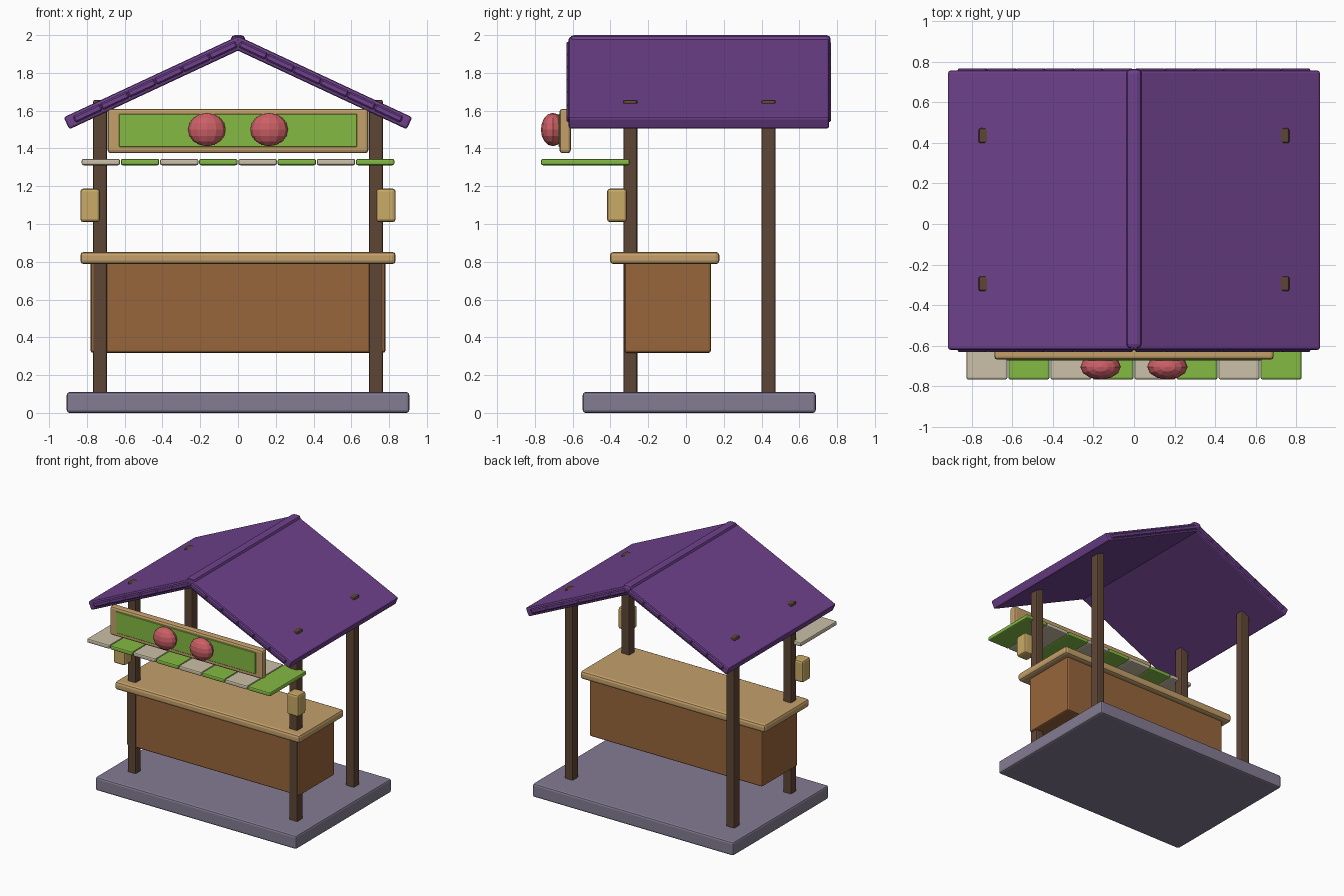
import bpy, bmesh, math
from mathutils import Matrix, Vector

if "Cube" in bpy.data.objects:
    bpy.data.objects.remove(bpy.data.objects["Cube"], do_unlink=True)


def linear(c):
    c /= 255
    return c / 12.92 if c <= 0.04045 else ((c + 0.055) / 1.055) ** 2.4


def material(name, r, g, b):
    m = bpy.data.materials.new(name)
    col = (linear(r), linear(g), linear(b), 1)
    m.use_nodes = True
    m.diffuse_color = col
    m.node_tree.nodes["Principled BSDF"].inputs["Base Color"].default_value = col
    return m


PURPLE = material("roof purple", 110, 65, 140)
DARK = material("dark wood", 95, 70, 53)
BROWN = material("brown wood", 152, 102, 60)
TAN = material("light wood", 196, 160, 106)
GOLD = material("lantern yellow", 202, 170, 102)
GREEN = material("leaf green", 132, 186, 68)
BEIGE = material("canvas beige", 203, 192, 168)
RED = material("fruit red", 204, 95, 102)
STONE = material("grey stone", 132, 124, 147)


def finish(bm, name, mat, matrix=None):
    if matrix:
        bm.transform(matrix)
    me = bpy.data.meshes.new(name)
    bm.to_mesh(me)
    bm.free()
    me.materials.append(mat)
    ob = bpy.data.objects.new(name, me)
    bpy.context.collection.objects.link(ob)
    return ob


def box(name, mat, x, y, z, bevel=0.012, segments=2, matrix=None):
    """Bevelled box from (min, max) ranges on each axis."""
    bm = bmesh.new()
    bmesh.ops.create_cube(bm, size=1)
    ranges = (x, y, z)
    bm.transform(Matrix.Diagonal([b - a for a, b in ranges]).to_4x4())
    bm.transform(Matrix.Translation(Vector([(a + b) / 2 for a, b in ranges])))
    bmesh.ops.bevel(bm, geom=bm.edges[:], offset=bevel, segments=segments,
                    profile=0.5, affect='EDGES')
    return finish(bm, name, mat, matrix)


# Floor and counter
box("floor_slab", STONE, (-0.907, 0.907), (-0.547, 0.687), (0, 0.11), 0.015)
box("counter_body", BROWN, (-0.78, 0.78), (-0.325, 0.132), (0.318, 0.8))
box("counter_top", TAN, (-0.835, 0.835), (-0.403, 0.177), (0.787, 0.853), 0.02)

# Posts, lanterns and roof halves on both sides
SLOPE = math.radians(25)
APEX = 1.995
for side, s in (("left", 1), ("right", -1)):
    for end, y in (("front", -0.295), ("back", 0.436)):
        box(f"{end}_{side}_post", DARK, (s * 0.73 - 0.037, s * 0.73 + 0.037),
            (y - 0.037, y + 0.037), (0.09, 1.657), 0.01)
    box(f"{side}_lantern", GOLD, (s * 0.783 - 0.052, s * 0.783 + 0.052),
        (-0.418, -0.313), (1.01, 1.187), 0.016)

    # Local x runs down the slope, local z is the panel normal
    turn = Matrix.Translation((0, 0, APEX)) @ Matrix.Rotation(SLOPE, 4, 'Y')
    if s < 0:
        turn = Matrix.Rotation(math.pi, 4, 'Z') @ turn
    flip = lambda a, b: (a, b) if s > 0 else (-b, -a)
    box(f"{side}_roof_panel", PURPLE, (0, 1.018), flip(-0.621, 0.758),
        (-0.07, 0), 0.012, 2, turn)
    pitch = 0.158
    for i in range(6):
        u = 0.025 + i * pitch
        box(f"{side}_roof_board_{i + 1}", PURPLE, (u, u + pitch),
            flip(-0.632, 0.768), (-0.053, -0.016), 0.008, 1, turn)

box("ridge_cap", PURPLE, (-0.038, 0.038), (-0.615, 0.766), (1.93, 2.0), 0.022)

# Striped awning
count, pitch = 8, 0.2075
for i in range(count):
    x = (i - count / 2) * pitch
    box(f"awning_strip_{i + 1}", GREEN if i % 2 else BEIGE,
        (x + 0.002, x + pitch - 0.002), (-0.768, -0.298), (1.311, 1.345), 0.01)

# Sign board with a pair of fruit
box("sign_frame", TAN, (-0.69, 0.69), (-0.67, -0.61), (1.375, 1.61), 0.016)
box("sign_panel", GREEN, (-0.63, 0.63), (-0.675, -0.655), (1.408, 1.583), 0.003, 1)
for side, s in (("left", 1), ("right", -1)):
    bm = bmesh.new()
    bmesh.ops.create_uvsphere(bm, u_segments=12, v_segments=8, radius=1)
    finish(bm, f"{side}_fruit", RED, Matrix.Translation((s * 0.165, -0.705, 1.5))
           @ Matrix.Diagonal((0.1, 0.063, 0.088, 1)))
